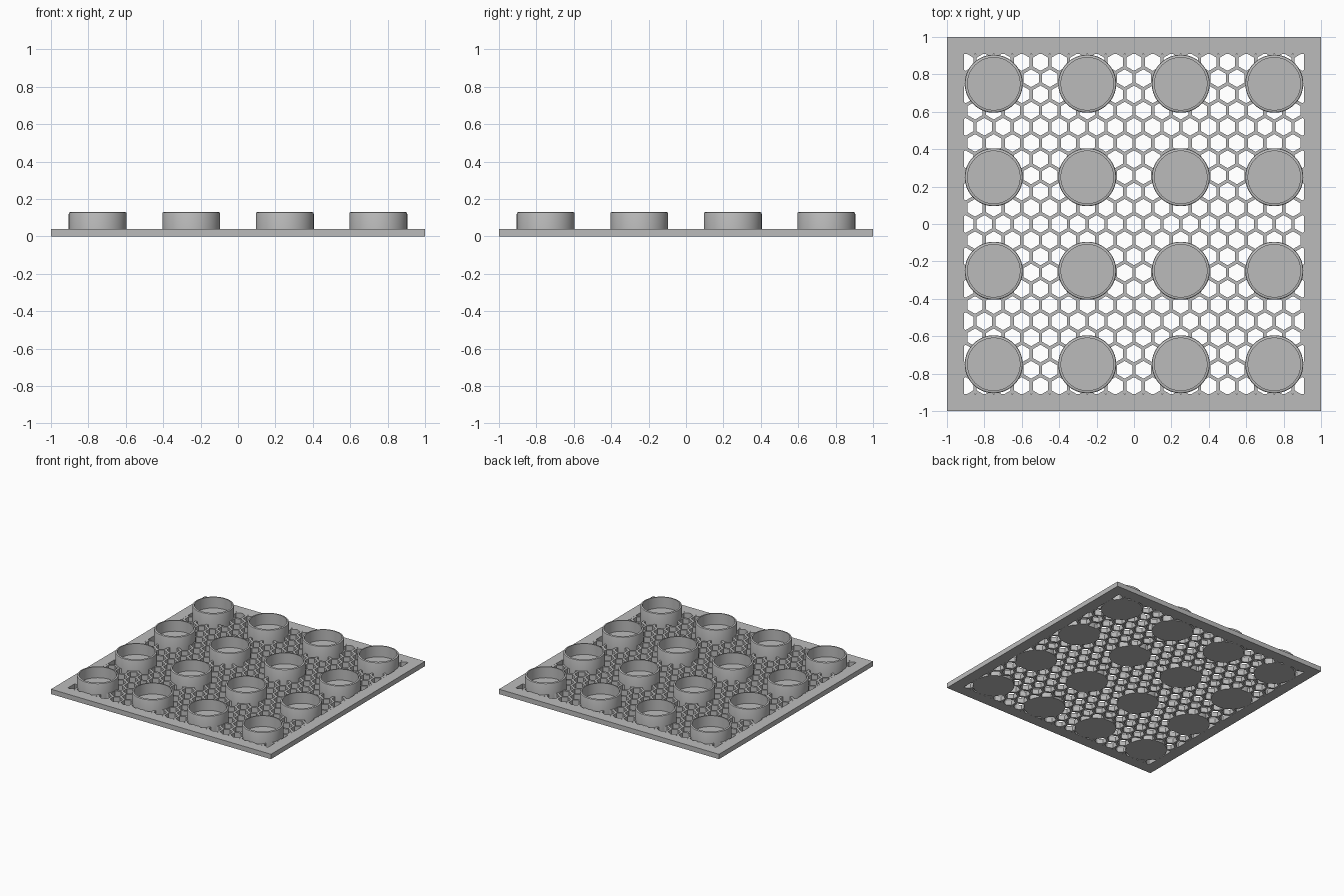
import bpy, bmesh, math
from mathutils import Vector

if "Cube" in bpy.data.objects:
    bpy.data.objects.remove(bpy.data.objects["Cube"])

PLATE = 0.04        # plate thickness
INNER = 0.91        # half width of the opening in the frame
PITCH = 0.1         # distance between honeycomb cells
WALL = 0.018        # honeycomb wall thickness
CUP_R = 0.155
CUP_SPOTS = [(-0.75 + 0.5 * i, -0.75 + 0.5 * j) for i in range(4) for j in range(4)]

grey = bpy.data.materials.new("plain grey")
grey.use_nodes = True
grey.diffuse_color = (0.5, 0.5, 0.5, 1)
grey.node_tree.nodes["Principled BSDF"].inputs["Base Color"].default_value = (0.5, 0.5, 0.5, 1)


def finish(bm, name):
    mesh = bpy.data.meshes.new(name)
    bm.to_mesh(mesh)
    bm.free()
    mesh.materials.append(grey)
    obj = bpy.data.objects.new(name, mesh)
    bpy.context.collection.objects.link(obj)
    return obj


def add_ring(bm, outer, inner, height, outer_wall):
    """Extruded band between two matching outlines."""
    loops = [[bm.verts.new((x, y, z)) for x, y in pts]
             for pts in (outer, inner) for z in (0, height)]
    out_low, out_high, in_low, in_high = loops
    n = len(outer)
    for i in range(n):
        j = (i + 1) % n
        bm.faces.new((out_high[i], out_high[j], in_high[j], in_high[i]))
        bm.faces.new((out_low[j], out_low[i], in_low[i], in_low[j]))
        bm.faces.new((in_low[j], in_low[i], in_high[i], in_high[j]))
        if outer_wall:
            bm.faces.new((out_low[i], out_low[j], out_high[j], out_high[i]))


def polygon(cx, cy, radius, sides, turn):
    angles = [turn + math.tau * i / sides for i in range(sides)]
    return [(cx + radius * math.cos(a), cy + radius * math.sin(a)) for a in angles]


# Square frame
bm = bmesh.new()
root2 = math.sqrt(2)
add_ring(bm, polygon(0, 0, root2, 4, math.pi / 4),
         polygon(0, 0, INNER * root2, 4, math.pi / 4), PLATE, True)
finish(bm, "frame")

# Honeycomb grille, trimmed to the frame opening
bm = bmesh.new()
row_step = PITCH * math.sqrt(3) / 2
to_corner = 2 / math.sqrt(3)
for row in range(-11, 12):
    for col in range(-10, 11):
        cx, cy = (col + 0.5 * (row % 2)) * PITCH, row * row_step
        if any(math.hypot(cx - x, cy - y) < CUP_R - PITCH * 0.6 for x, y in CUP_SPOTS):
            continue
        add_ring(bm, polygon(cx, cy, PITCH / 2 * to_corner, 6, math.pi / 6),
                 polygon(cx, cy, (PITCH - WALL) / 2 * to_corner, 6, math.pi / 6),
                 PLATE, False)
bmesh.ops.remove_doubles(bm, verts=bm.verts, dist=0.0005)
for axis in (Vector((1, 0, 0)), Vector((0, 1, 0))):
    for side in (axis, -axis):
        bmesh.ops.bisect_plane(bm, geom=bm.verts[:] + bm.edges[:] + bm.faces[:],
                               plane_co=side * INNER, plane_no=side, clear_outer=True)
# Drop the pieces hidden inside the solid cup bases
hidden = [f for f in bm.faces
          if any(all(math.hypot(v.co.x - x, v.co.y - y) < CUP_R - 0.001 for v in f.verts)
                 for x, y in CUP_SPOTS)]
bmesh.ops.delete(bm, geom=hidden, context='FACES')
finish(bm, "honeycomb_grille")

# Round open cups, turned from one profile
profile = [(0, 0), (CUP_R, 0), (CUP_R, 0.121), (0.153, 0.127), (0.148, 0.13),
           (0.14, 0.13), (0.14, PLATE), (0, PLATE)]
bm = bmesh.new()
points = [bm.verts.new((r, 0, z)) for r, z in profile]
edges = [bm.edges.new(pair) for pair in zip(points, points[1:])]
bmesh.ops.spin(bm, geom=points + edges, axis=(0, 0, 1), cent=(0, 0, 0),
               angle=math.tau, steps=64)
bmesh.ops.remove_doubles(bm, verts=bm.verts, dist=0.0001)
bmesh.ops.recalc_face_normals(bm, faces=bm.faces)
cup = finish(bm, "cup")
bpy.ops.object.select_all(action='DESELECT')
cup.select_set(True)
bpy.context.view_layer.objects.active = cup
bpy.ops.object.shade_smooth_by_angle(angle=math.radians(40))
cup.location = (*CUP_SPOTS[0], 0)
for spot in CUP_SPOTS[1:]:
    copy = cup.copy()
    copy.location = (*spot, 0)
    bpy.context.collection.objects.link(copy)
